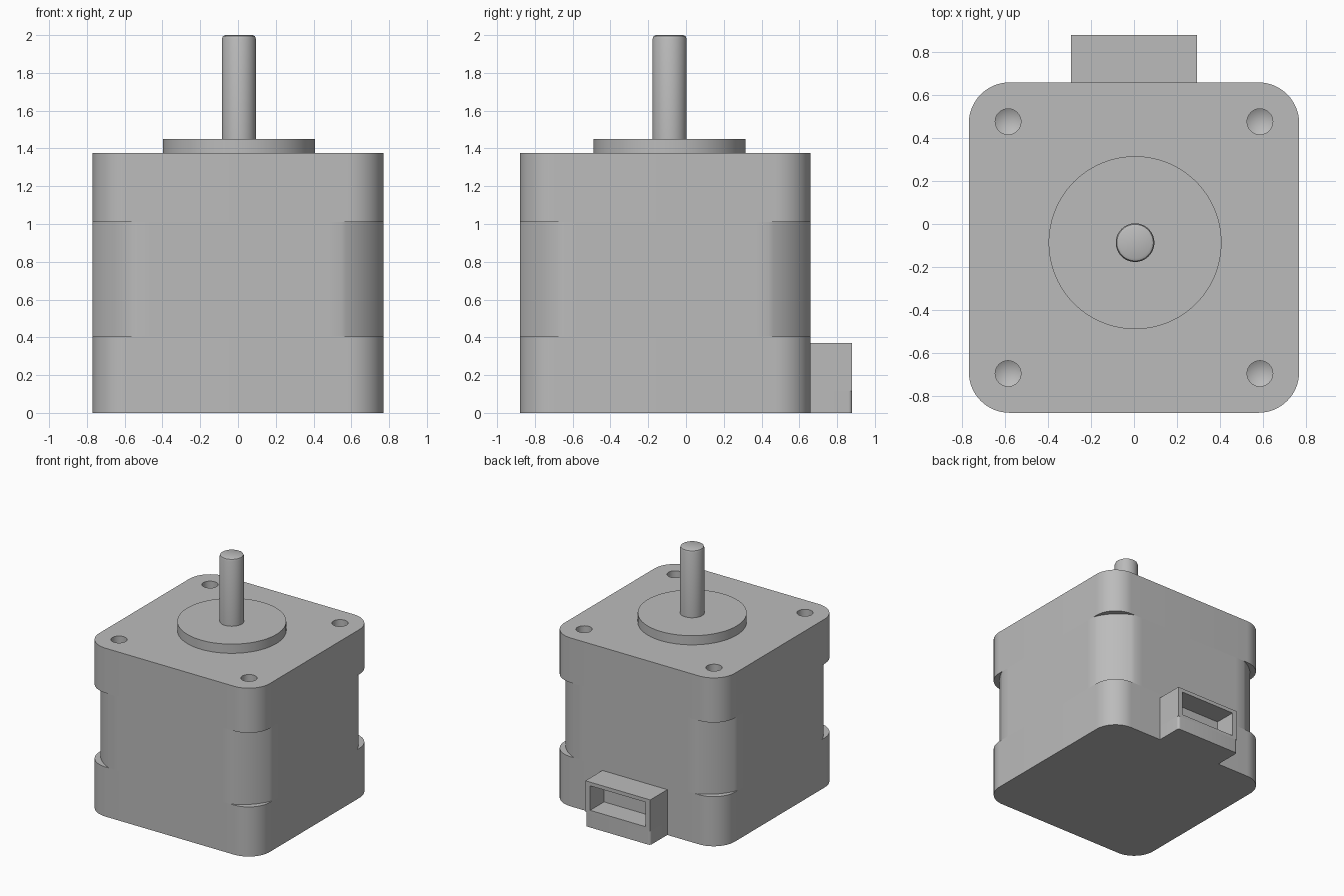
import bpy, bmesh, math
from mathutils import Vector

cube = bpy.data.objects.get("Cube")
if cube:
    bpy.data.objects.remove(cube, do_unlink=True)

CENTRE_Y = -0.11   # middle of the motor body
HALF = 0.77        # half width of the body
AXIS = (0.005, -0.087)

grey = bpy.data.materials.new("plain_grey")
grey.use_nodes = True
colour = (0.5, 0.5, 0.5, 1)
grey.diffuse_color = colour
grey.node_tree.nodes["Principled BSDF"].inputs["Base Color"].default_value = colour


def finish(name, bm):
    bmesh.ops.recalc_face_normals(bm, faces=bm.faces)
    mesh = bpy.data.meshes.new(name)
    bm.to_mesh(mesh)
    bm.free()
    mesh.materials.append(grey)
    obj = bpy.data.objects.new(name, mesh)
    bpy.context.collection.objects.link(obj)
    return obj


def prism(name, outline, z0, z1):
    bm = bmesh.new()
    base = bm.faces.new([bm.verts.new((x, y, z0)) for x, y in outline])
    top = bmesh.ops.extrude_face_region(bm, geom=[base])["geom"]
    bmesh.ops.translate(bm, vec=(0, 0, z1 - z0),
                        verts=[v for v in top if isinstance(v, bmesh.types.BMVert)])
    return finish(name, bm)


def lathe(name, profile, x, y, steps=64):
    # Spins (radius, z) pairs around a vertical axis
    bm = bmesh.new()
    verts = [bm.verts.new((r, 0, z)) for r, z in profile]
    edges = [bm.edges.new(pair) for pair in zip(verts, verts[1:])]
    bmesh.ops.spin(bm, geom=verts + edges, cent=(0, 0, 0), axis=(0, 0, 1),
                   angle=math.tau, steps=steps)
    bmesh.ops.remove_doubles(bm, verts=bm.verts, dist=1e-4)
    bmesh.ops.translate(bm, verts=bm.verts, vec=(x, y, 0))
    return finish(name, bm)


def box(name, x0, x1, y0, y1, z0, z1):
    return prism(name, [(x0, y0), (x1, y0), (x1, y1), (x0, y1)], z0, z1)


def cut(target, cutter):
    mod = target.modifiers.new("cut", "BOOLEAN")
    mod.operation, mod.solver, mod.object = "DIFFERENCE", "EXACT", cutter
    cutter.hide_render = True
    bpy.context.view_layer.objects.active = target
    bpy.ops.object.modifier_apply(modifier=mod.name)
    bpy.data.objects.remove(cutter, do_unlink=True)


def square_outline(corner):
    # Repeats one corner on all four sides of the body
    points = []
    for turn in range(4):
        c, s = [(1, 0), (0, 1), (-1, 0), (0, -1)][turn]
        points += [(c * x - s * y, s * x + c * y + CENTRE_Y) for x, y in corner]
    return points


def arc(centre, radius, start, end, steps):
    angles = [start + (end - start) * i / steps for i in range(steps + 1)]
    return [(centre + radius * math.cos(a), centre + radius * math.sin(a)) for a in angles]


# End caps with tightly rounded corners
cap_outline = square_outline(arc(HALF - 0.19, 0.19, 0, math.pi / 2, 16))
lower_cap = prism("lower_cap", cap_outline, 0, 0.405)
upper_cap = prism("upper_cap", cap_outline, 1.01, 1.375)

# Middle stack with cut-back, broadly curved corners
start = math.acos((HALF - 0.3985) / 0.4)
corner = arc(0.3985, 0.4, start, math.pi / 2 - start, 12)
corner = [(HALF, 0.47)] + corner + [(0.47, HALF)]
prism("middle_stack", square_outline(corner), 0.405, 1.01)

# Four drilled screw holes
for sx in (-1, 1):
    for sy in (-1, 1):
        drill = lathe("drill", [(0, 1.225), (0.06, 1.26), (0.06, 1.42), (0, 1.42)],
                      sx * 0.587, CENTRE_Y + sy * 0.587, 32)
        cut(upper_cap, drill)

# Pilot ring and output shaft
lathe("pilot_ring", [(0, 1.375), (0.403, 1.375), (0.403, 1.45), (0, 1.45)], *AXIS, 96)
lathe("shaft", [(0, 1.45), (0.09, 1.45), (0.09, 1.98), (0.085, 1.994),
                (0.073, 2), (0, 2)], *AXIS)

# Rear socket: hollow housing over a foot with rounded outer edges
socket = box("socket_housing", -0.293, 0.293, 0.65, 0.88, 0.115, 0.37)
cut(socket, box("socket_cavity", -0.25, 0.25, 0.70, 0.95, 0.14, 0.34))
r = 0.02
side = [(0.293 - r + r * math.cos(a), 0.88 - r + r * math.sin(a))
        for a in [i * math.pi / 12 for i in range(7)]]
foot = [(0.293, 0.65)] + side + [(-x, y) for x, y in reversed(side)] + [(-0.293, 0.65)]
prism("socket_foot", foot, 0, 0.115)

# Smooth curved sides, sharp rims
for obj in bpy.context.collection.objects:
    if obj.type == "MESH" and grey.name in obj.data.materials:
        bpy.ops.object.select_all(action="DESELECT")
        obj.select_set(True)
        bpy.context.view_layer.objects.active = obj
        bpy.ops.object.shade_smooth_by_angle(angle=math.radians(30))
